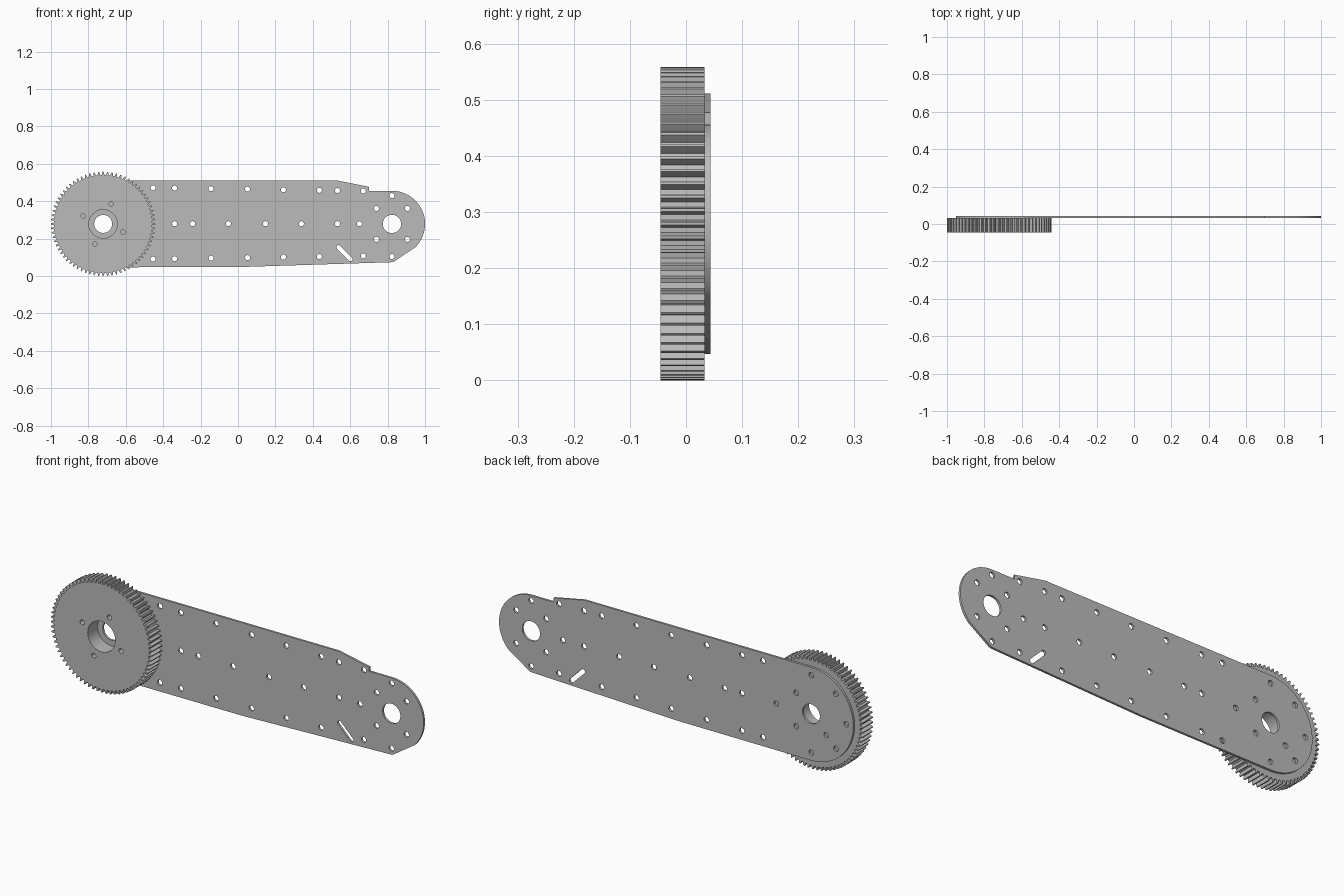
import bpy, bmesh
from math import sin, cos, pi, radians, atan2, hypot

cube = bpy.data.objects.get("Cube")
if cube:
    bpy.data.objects.remove(cube)

GREY = 0.5
metal = bpy.data.materials.new("grey_metal")
metal.use_nodes = True
metal.diffuse_color = (GREY, GREY, GREY, 1)
metal.node_tree.nodes["Principled BSDF"].inputs["Base Color"].default_value = (GREY, GREY, GREY, 1)

PIVOT = (-0.721, 0.279)   # gear axis
HEAD = (0.823, 0.279)     # far end axis


def arc(centre, r, a0, a1, n):
    """Points on an arc, angles in degrees."""
    return [(centre[0] + r * cos(radians(a0 + (a1 - a0) * i / n)),
             centre[1] + r * sin(radians(a0 + (a1 - a0) * i / n))) for i in range(n + 1)]


def circle(centre, r, n=20):
    return arc(centre, r, 0, 360, n)[:-1]


def ring(centre, r, angles, hole_r):
    return [circle((centre[0] + r * cos(radians(a)), centre[1] + r * sin(radians(a))), hole_r)
            for a in angles]


def slot(p, q, r):
    """Capsule-shaped outline between two points."""
    a = atan2(q[1] - p[1], q[0] - p[0]) * 180 / pi
    return arc(q, r, a - 90, a + 90, 8) + arc(p, r, a + 90, a + 270, 8)


def sheet(name, loops, y0, y1):
    """Extrude a flat outline with holes between two depths."""
    curve = bpy.data.curves.new(name + "_outline", "CURVE")
    curve.dimensions = "2D"
    curve.fill_mode = "BOTH"
    curve.extrude = (y1 - y0) / 2
    for loop in loops:
        spline = curve.splines.new("POLY")
        spline.points.add(len(loop) - 1)
        for point, (x, z) in zip(spline.points, loop):
            point.co = (x, z, 0, 1)
        spline.use_cyclic_u = True
    temp = bpy.data.objects.new(name + "_outline", curve)
    bpy.context.collection.objects.link(temp)
    graph = bpy.context.evaluated_depsgraph_get()
    mesh = bpy.data.meshes.new_from_object(temp.evaluated_get(graph))
    bpy.data.objects.remove(temp)
    bpy.data.curves.remove(curve)

    # Stand the sheet upright and weld the caps to the walls
    bm = bmesh.new()
    bm.from_mesh(mesh)
    for v in bm.verts:
        x, z, d = v.co
        v.co = (x, (y0 + y1) / 2 - d, z)
    bmesh.ops.remove_doubles(bm, verts=bm.verts, dist=0.00005)
    bmesh.ops.recalc_face_normals(bm, faces=bm.faces)
    for f in bm.faces:
        f.smooth = True
        f.material_index = 0
    bm.to_mesh(mesh)
    bm.free()
    mesh.name = name
    mesh.materials.clear()
    mesh.materials.append(metal)
    mesh.set_sharp_from_angle(angle=radians(28))
    obj = bpy.data.objects.new(name, mesh)
    bpy.context.collection.objects.link(obj)
    return obj


# Drive gear: toothed rim, central bore and four tapped holes
TEETH, TIP, ROOT = 72, 0.279, 0.262
TOOTH = [(-0.3, ROOT), (-0.22, 0.27), (-0.11, TIP), (0.11, TIP), (0.22, 0.27), (0.3, ROOT)]
rim = []
for i in range(TEETH):
    for step, r in TOOTH:
        a = 2 * pi * (i + step) / TEETH
        rim.append((PIVOT[0] + r * cos(a), PIVOT[1] + r * sin(a)))
gear_loops = [rim, circle(PIVOT, 0.076, 48)]
gear_loops += ring(PIVOT, 0.115, [68, 158, 248, 338], 0.012)
sheet("drive_gear", gear_loops, -0.045, 0.033)

# Arm plate outline: round gear end, tapered body, stepped round head
outline = arc(PIVOT, 0.232, 90, 270, 48)
outline += [(0.0, 0.048), (0.815, 0.074), (0.832, 0.077)]
outline += arc(HEAD, 0.177, -45, 90, 40)
outline += [(0.70, 0.456), (0.70, 0.477), (0.53, 0.511)]

# Arm plate holes: axle bores, three rows, two bolt rings and a slot
plate_loops = [outline, circle(PIVOT, 0.048, 40), circle(HEAD, 0.049, 40)]
HOLE = 0.0135
for x in (-0.454, -0.339, -0.144, 0.051, 0.243, 0.435, 0.532, 0.67):
    drop = 0.015 * (x + 0.454)
    plate_loops.append(circle((x, 0.472 - drop), HOLE))
    if x != 0.532:
        plate_loops.append(circle((x, 0.091 + drop), HOLE))
for x in (-0.339, -0.243, -0.051, 0.147, 0.339, 0.532, 0.649):
    plate_loops.append(circle((x, 0.28), HOLE))
plate_loops += ring(PIVOT, 0.193, [0, 90, 135, 180, 225, 270], HOLE)
plate_loops += ring(PIVOT, 0.117, [45, 225, 315], HOLE)
plate_loops += ring(HEAD, 0.117, [45, 135, 225, 315], HOLE)
for z in (0.43, 0.105):
    plate_loops.append(circle((HEAD[0], z), HOLE))
plate_loops.append(slot((0.537, 0.155), (0.602, 0.09), 0.011))
sheet("arm_plate", plate_loops, 0.033, 0.044)
